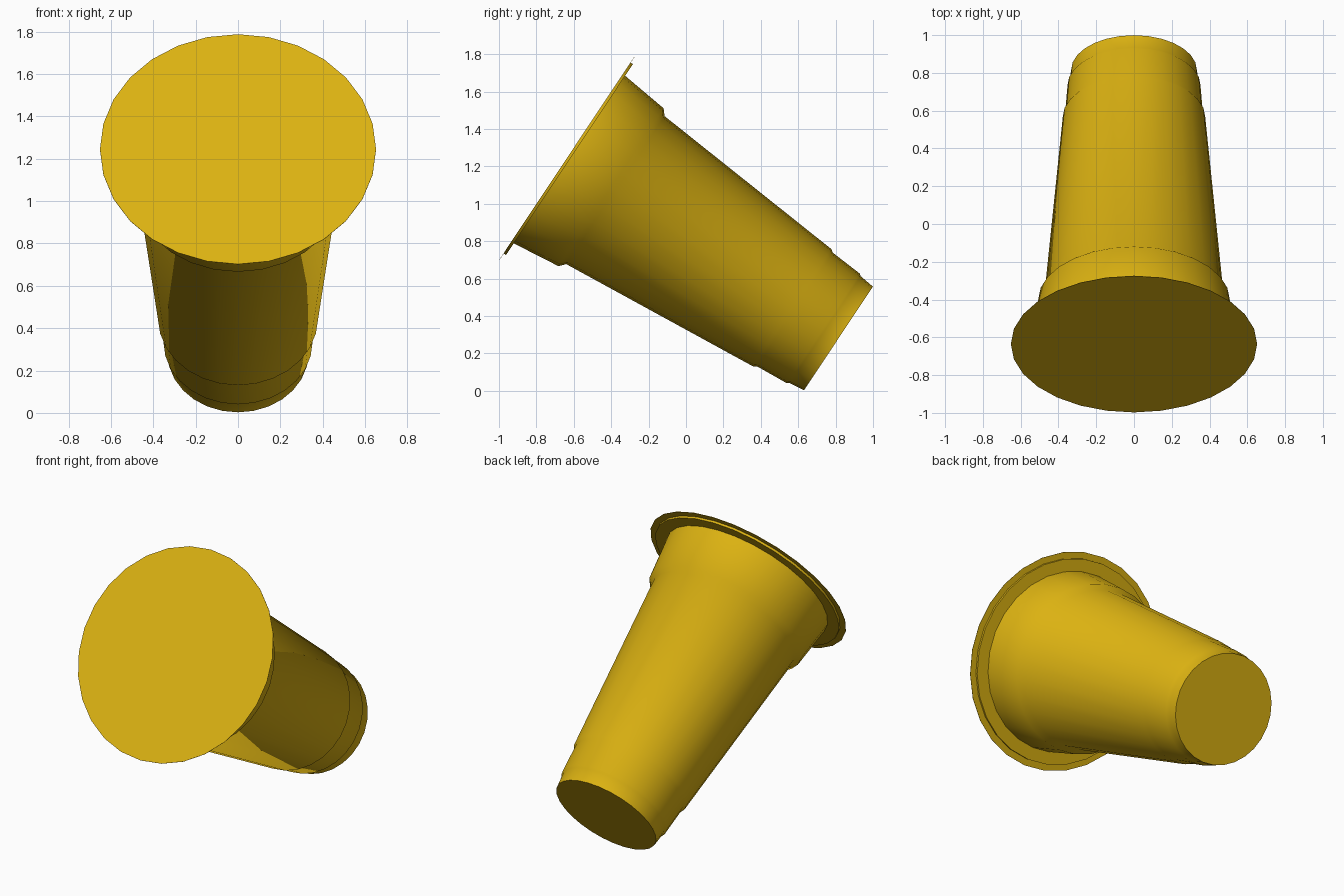
import bpy, bmesh, math
from mathutils import Vector

if "Cube" in bpy.data.objects:
    bpy.data.objects.remove(bpy.data.objects["Cube"])

SIDES = 28
BASE = Vector((0, 0.815, 0.28))                       # centre of the small end
AXIS = Vector((0, -0.8327, 0.5538)).normalized()      # small end -> lid
UP = Vector((0, 0.5538, 0.8327)).normalized()
SIDE = Vector((1, 0, 0))

yellow = bpy.data.materials.new("mustard yellow")
yellow.diffuse_color = (0.72, 0.45, 0.006, 1)
yellow.use_nodes = True
yellow.node_tree.nodes["Principled BSDF"].inputs["Base Color"].default_value = yellow.diffuse_color


def lathe(name, profile, angle):
    """Revolve (distance along axis, radius) pairs; cap both ends."""
    bm = bmesh.new()
    rings = []
    for s, r in profile:
        ring = []
        for k in range(SIDES):
            t = 2 * math.pi * k / SIDES
            ring.append(bm.verts.new(BASE + AXIS * s + (SIDE * math.cos(t) + UP * math.sin(t)) * r))
        rings.append(ring)
    for a, b in zip(rings, rings[1:]):
        for k in range(SIDES):
            n = (k + 1) % SIDES
            bm.faces.new((a[k], a[n], b[n], b[k]))
    bm.faces.new(rings[0])
    bm.faces.new(rings[-1])
    bmesh.ops.recalc_face_normals(bm, faces=bm.faces)
    mesh = bpy.data.meshes.new(name)
    bm.to_mesh(mesh)
    bm.free()
    mesh.materials.append(yellow)
    ob = bpy.data.objects.new(name, mesh)
    bpy.context.collection.objects.link(ob)
    bpy.ops.object.select_all(action='DESELECT')
    ob.select_set(True)
    bpy.context.view_layer.objects.active = ob
    bpy.ops.object.shade_smooth_by_angle(angle=math.radians(angle))
    return ob


# Tapered cup wall with stepped bands near both ends
lathe("cup_body", [(0, 0.333), (0.085, 0.343), (0.097, 0.352), (0.278, 0.365),
                   (0.297, 0.377), (1.432, 0.475), (1.46, 0.507), (1.728, 0.538)], 45)

# Flat lid: shallow rim ring below a very thin wider disc
lathe("lid", [(1.727, 0.52), (1.727, 0.613), (1.741, 0.613),
              (1.741, 0.652), (1.743, 0.652)], 30)
